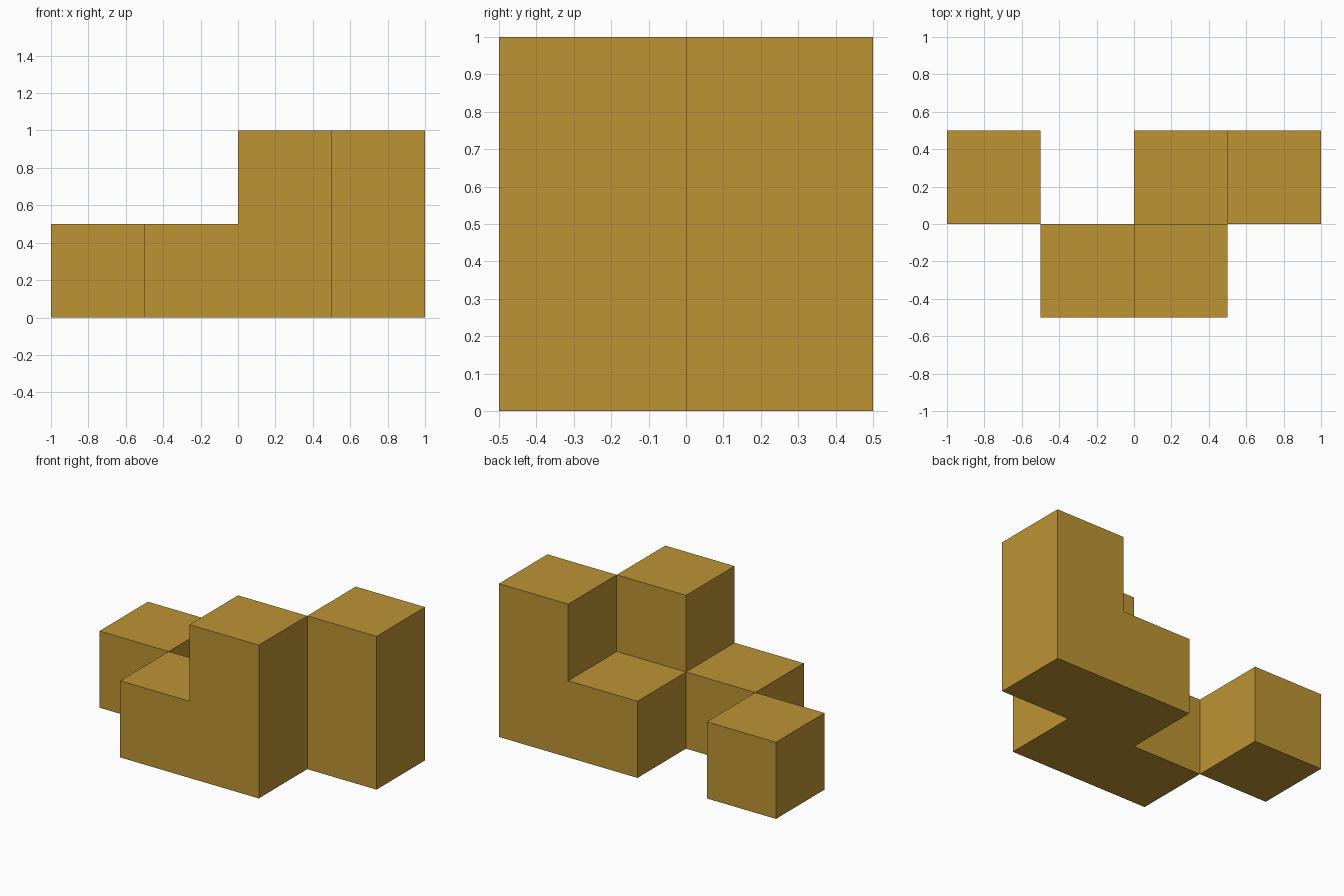
import bpy
import bmesh
import math
from mathutils import Vector

cube = bpy.data.objects.get("Cube")
if cube:
    bpy.data.objects.remove(cube, do_unlink=True)

SIZE = 0.5                          # edge of one unit block
ORIGIN = Vector((-1.0, -0.5, 0.0))  # corner of the block grid

# Single ochre colour
ochre = bpy.data.materials.new("ochre")
ochre.use_nodes = True
colour = (0.515, 0.296, 0.034, 1.0)
ochre.diffuse_color = colour
ochre.node_tree.nodes["Principled BSDF"].inputs["Base Color"].default_value = colour


def block_solid(name, cells):
    """Join unit blocks into one solid, keeping only the outer faces."""
    bm = bmesh.new()
    for cell in cells:
        centre = ORIGIN + (Vector(cell) + Vector((0.5, 0.5, 0.5))) * SIZE
        for axis in range(3):
            for sign in (-1, 1):
                neighbour = list(cell)
                neighbour[axis] += sign
                if tuple(neighbour) in cells:
                    continue
                n, u, v = Vector(), Vector(), Vector()
                n[axis] = sign
                u[(axis + 1) % 3] = 1
                v = n.cross(u)
                corners = [(1, 1), (-1, 1), (-1, -1), (1, -1)]
                bm.faces.new([bm.verts.new(centre + (n + u * a + v * b) * SIZE / 2)
                              for a, b in corners])
    # Weld the shell and merge coplanar squares
    bmesh.ops.remove_doubles(bm, verts=bm.verts[:], dist=1e-4)
    bmesh.ops.dissolve_limit(bm, angle_limit=math.radians(1),
                             verts=bm.verts[:], edges=bm.edges[:])
    mesh = bpy.data.meshes.new(name)
    bm.to_mesh(mesh)
    bm.free()
    mesh.materials.append(ochre)
    obj = bpy.data.objects.new(name, mesh)
    bpy.context.collection.objects.link(obj)
    return obj


# Stepped body: low zigzag row with two tall columns (column, row, level)
block_solid("stepped_body", {(1, 0, 0), (2, 0, 0), (2, 1, 0), (3, 1, 0),
                             (2, 0, 1), (3, 1, 1)})

# Lone block touching the body along one vertical edge
block_solid("corner_block", {(0, 1, 0)})
